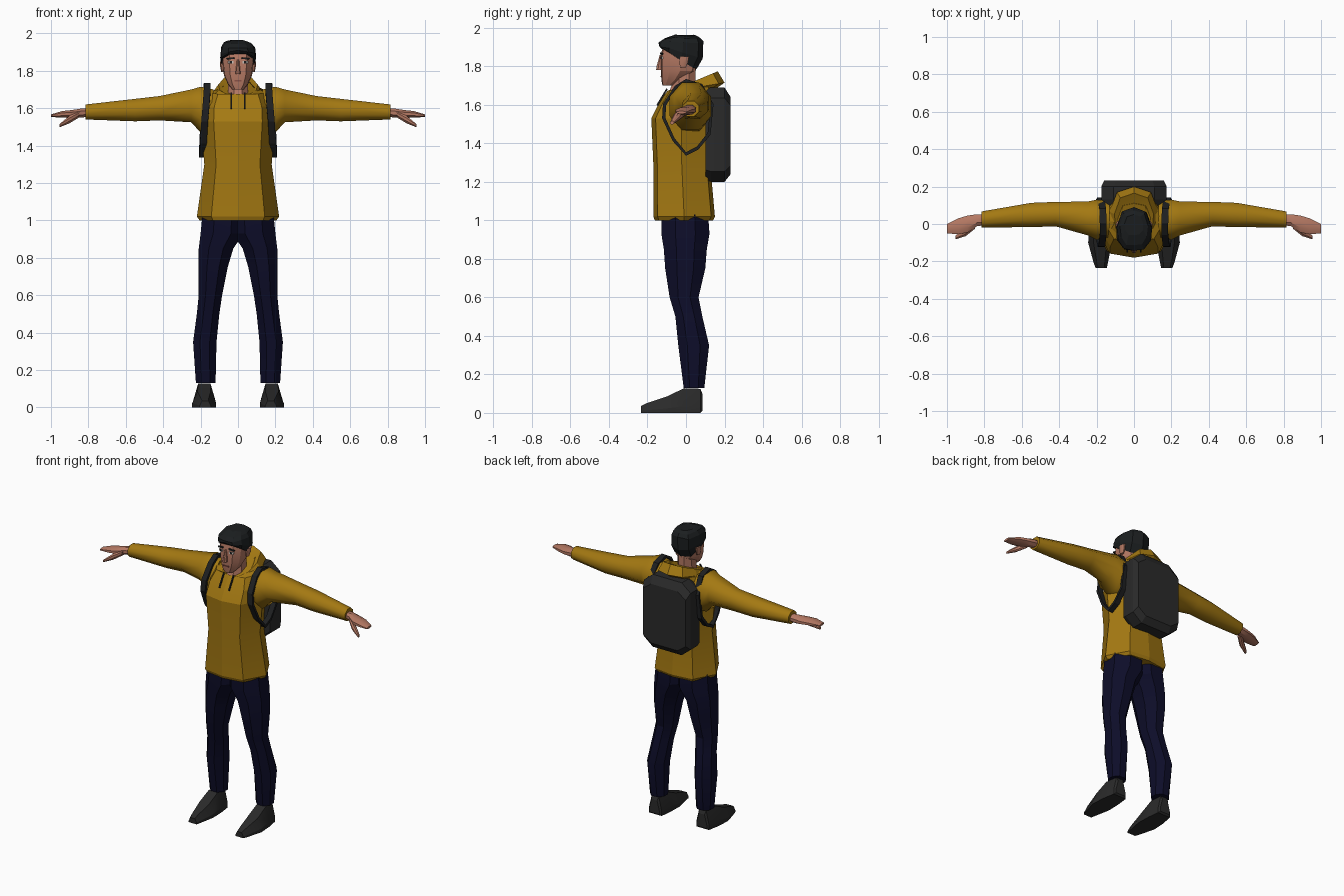
import bpy, bmesh, math, random
from mathutils import Vector

if "Cube" in bpy.data.objects:
    bpy.data.objects.remove(bpy.data.objects["Cube"])

random.seed(4)


def material(name, rgb):
    m = bpy.data.materials.new(name)
    m.diffuse_color = (*rgb, 1)
    m.use_nodes = True
    m.node_tree.nodes["Principled BSDF"].inputs["Base Color"].default_value = m.diffuse_color
    return m


MUSTARD = material("mustard cloth", (0.37, 0.19, 0.006))
NAVY = material("navy denim", (0.004, 0.004, 0.022))
CHARCOAL = material("charcoal fabric", (0.023, 0.023, 0.023))
STRAP = material("strap black", (0.013, 0.014, 0.015))
HAIR = material("black hair", (0.011, 0.013, 0.014))
SKIN = material("skin", (0.46, 0.19, 0.125))
LIP = material("lip", (0.25, 0.08, 0.06))
EYE = material("eye white", (0.6, 0.55, 0.5))

OCT = [(math.cos(math.radians(22.5 + 45 * i)), math.sin(math.radians(22.5 + 45 * i))) for i in range(8)]
OCT = [(x / 0.924, y / 0.924) for x, y in OCT]


def mirrored(half):
    """Close a half outline (front to back) across x = 0."""
    return half + [(-x, y) for x, y in reversed(half[1:-1])]


BODY = mirrored([(0, -1), (.65, -.86), (1, 0), (.65, .88), (0, 1)])
SKULL = mirrored([(0, -1), (.55, -.93), (.93, -.5), (1, .1), (.7, .8), (0, 1)])


def ring(shape, axis, pos, a0, a1, b0, b1, tilt=0):
    """Outline fitted to a box, across the axis; tilt slants it along b."""
    pts = []
    for u, v in shape:
        a, b = (a0 + a1) / 2 + u * (a1 - a0) / 2, (b0 + b1) / 2 + v * (b1 - b0) / 2
        p = pos + tilt * v
        pts.append({"x": (p, a, b), "y": (a, p, b), "z": (a, b, p)}[axis])
    return pts


def loft(name, rings, mat, angle=25, closed=False, side=1):
    bm = bmesh.new()
    rows = [[bm.verts.new((x * side, y, z)) for x, y, z in r] for r in rings]
    n = len(rows[0])
    for a, b in zip(rows, rows[1:] + ([rows[0]] if closed else [])):
        for i in range(n):
            j = (i + 1) % n
            bm.faces.new((a[i], a[j], b[j], b[i]))
    if not closed:
        bm.faces.new(rows[0])
        bm.faces.new(rows[-1])
    bmesh.ops.recalc_face_normals(bm, faces=bm.faces[:])
    me = bpy.data.meshes.new(name)
    bm.to_mesh(me)
    bm.free()
    me.materials.append(mat)
    ob = bpy.data.objects.new(name, me)
    bpy.context.collection.objects.link(ob)
    if angle:
        bpy.ops.object.select_all(action='DESELECT')
        ob.select_set(True)
        bpy.context.view_layer.objects.active = ob
        bpy.ops.object.shade_smooth_by_angle(angle=math.radians(angle))
    return ob


def plate(name, loc, size, mat, rot=(0, 0, 0)):
    x, y, z = (s / 2 for s in size)
    sq = [(-1, -1), (1, -1), (1, 1), (-1, 1)]
    ob = loft(name, [ring(sq, "z", h, -x, x, -y, y) for h in (-z, z)], mat, 0)
    ob.location, ob.rotation_euler = loc, rot
    return ob


# Hoodie body: z, half width, front, back, slant
body = [(1.0, .205, -.162, .14, 0), (1.02, .22, -.17, .15, 0), (1.3, .18, -.17, .125, 0),
        (1.53, .2, -.18, .135, 0), (1.61, .195, -.14, .14, 0), (1.685, .165, -.095, .13, .01),
        (1.705, .09, -.09, .11, .04)]
loft("hoodie_body", [ring(BODY, "z", z, -w, w, f, b, t) for z, w, f, b, t in body], MUSTARD, 12)

# Hood folded down around the neck
hood = [(1.67, .125, -.095, .15, .01), (1.69, .13, -.1, .2, .025), (1.722, .105, -.085, .165, .052),
        (1.70, .075, -.07, .1, .035)]
loft("hood", [ring(SKULL, "z", z, -w, w, f, b, t) for z, w, f, b, t in hood], MUSTARD, 15)

# Neck and head
neck = [(1.65, .055, -.095, .05), (1.70, .053, -.075, .05), (1.80, .052, -.065, .05)]
loft("neck", [ring(OCT, "z", z, -w, w, f, b) for z, w, f, b in neck], SKIN)
head = [(1.70, .03, -.122, -.06), (1.73, .055, -.128, .0), (1.775, .075, -.13, .05),
        (1.86, .086, -.132, .07), (1.93, .075, -.11, .06)]
loft("head", [ring(SKULL, "z", z, -w, w, f, b) for z, w, f, b in head], SKIN, 20)
nose = [(1.782, .014, -.155, -.12), (1.80, .012, -.153, -.12), (1.86, .006, -.136, -.12)]
loft("nose", [ring(OCT, "z", z, -w, w, f, b) for z, w, f, b in nose], SKIN, 0)
plate("mouth", (0, -.129, 1.747), (.04, .006, .007), LIP)

# Hair cap, slanting from the forehead to the nape, slightly ragged
hair = [(1.842, .089, -.136, .055, -.058), (1.875, .094, -.143, .085, -.03), (1.925, .09, -.14, .088, 0),
        (1.948, .075, -.115, .075, .003), (1.96, .05, -.06, .05, 0)]
rings = []
for z, w, f, b, t in hair:
    r = ring(SKULL, "z", z, -w, w, f, b, t)
    rings.append([(x * random.uniform(.97, 1.05), y * random.uniform(.98, 1.03),
                   q + random.uniform(-.005, .005)) for x, y, q in r])
loft("hair", rings, HAIR, 0)

# Backpack: depth, half width, bottom, top
PACK = [(.62, -1), (1, -.78), (1, .78), (.62, 1), (-.62, 1), (-1, .78), (-1, -.78), (-.62, -1)]
pack = [(.10, .17, 1.21, 1.68), (.13, .175, 1.2, 1.69), (.2, .175, 1.2, 1.69), (.232, .16, 1.24, 1.64)]
loft("backpack", [ring(PACK, "y", y, -w, w, b, t) for y, w, b, t in pack], CHARCOAL, 15)

arm = [(.13, -.07, .125, 1.46, 1.70), (.2, -.085, .13, 1.47, 1.715), (.25, -.06, .12, 1.525, 1.70),
       (.42, -.012, .118, 1.535, 1.665), (.55, -.017, .113, 1.53, 1.65), (.815, -.018, .067, 1.54, 1.62)]
hand = [(.79, -.005, .05, 1.555, 1.6), (.84, -.012, .052, 1.55, 1.598), (.89, -.045, .045, 1.548, 1.59),
        (.94, -.055, .03, 1.55, 1.585), (1.0, -.05, 0, 1.553, 1.567)]
thumb = [(.85, -.025, .015, 1.55, 1.585), (.90, -.065, -.025, 1.52, 1.56), (.955, -.082, -.062, 1.498, 1.515)]
leg = [(1.03, -.03, .19, -.125, .115), (.93, -.03, .2, -.128, .122), (.85, .025, .21, -.115, .108),
       (.75, .055, .212, -.108, .1), (.6, .085, .21, -.085, .065), (.5, .1, .22, -.055, .085),
       (.35, .115, .24, -.04, .12), (.13, .12, .225, -.012, .095)]
SHOE = [(-1, -1), (1, -1), (1, -.45), (.55, 1), (-.55, 1), (-1, -.45)]
shoe = [(.085, .14, .215, .01, .1), (.075, .13, .225, 0, .125), (-.01, .12, .24, 0, .128),
        (-.1, .118, .245, 0, .085), (-.21, .14, .215, 0, .048), (-.235, .145, .205, 0, .035)]
strap = [(.165, 0, 1.725), (.165, -.055, 1.69), (.172, -.112, 1.6), (.178, -.115, 1.53), (.185, -.065, 1.42),
         (.19, 0, 1.345), (.19, .06, 1.375), (.187, .12, 1.45), (.178, .135, 1.6), (.167, .08, 1.7)]
strap_rings = []
for x, y, z in strap:
    out = Vector((0, y, z - 1.53)).normalized() * .009
    strap_rings.append([(x + dx, y + out.y * k, z + out.z * k)
                        for dx, k in ((-.018, -1), (.018, -1), (.018, 1), (-.018, 1))])

for s, tag in ((1, "left"), (-1, "right")):
    # Sleeve, hand, trouser leg, shoe and strap
    loft(f"{tag}_sleeve", [ring(OCT, "x", *v) for v in arm], MUSTARD, 50, side=s)
    loft(f"{tag}_hand", [ring(OCT, "x", *v) for v in hand], SKIN, 30, side=s)
    loft(f"{tag}_thumb", [ring(OCT, "x", *v) for v in thumb], SKIN, 30, side=s)
    loft(f"{tag}_trouser_leg", [ring(OCT, "z", *v) for v in leg], NAVY, 20, side=s)
    loft(f"{tag}_shoe", [ring(SHOE, "y", *v) for v in shoe], CHARCOAL, 15, side=s)
    loft(f"{tag}_strap", strap_rings, STRAP, 0, closed=True, side=s)
    # Ear, eye, brow and drawstring
    ear = [(1.795, .075, .09, -.03, 0), (1.82, .075, .095, -.035, .01), (1.85, .075, .097, -.03, .015)]
    loft(f"{tag}_ear", [ring(OCT, "z", *v) for v in ear], SKIN, side=s)
    turn = (0, 0, s * .17)
    plate(f"{tag}_eye", (s * .038, -.125, 1.845), (.03, .008, .013), EYE, turn)
    plate(f"{tag}_iris", (s * .038, -.1275, 1.845), (.012, .008, .013), HAIR, turn)
    plate(f"{tag}_brow", (s * .04, -.126, 1.866), (.04, .009, .009), HAIR, (0, s * .12, s * .17))
    plate(f"{tag}_drawstring", (s * .036, -.124, 1.64), (.008, .009, .1), STRAP, (-.54, 0, 0))
